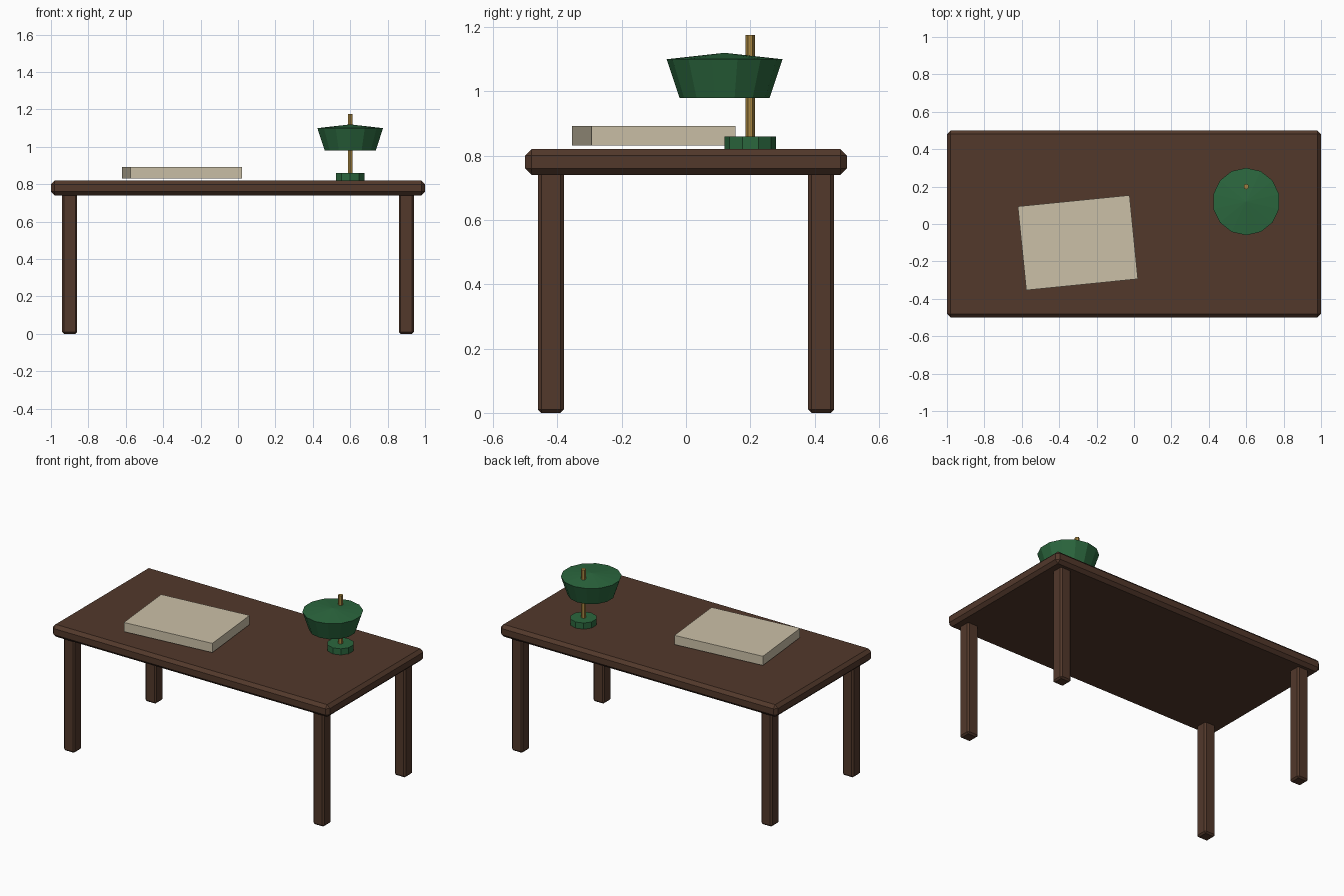
import bpy, bmesh, math

if "Cube" in bpy.data.objects:
    bpy.data.objects.remove(bpy.data.objects["Cube"])


def material(name, rgb):
    m = bpy.data.materials.new(name)
    m.diffuse_color = (*rgb, 1)
    m.use_nodes = True
    m.node_tree.nodes["Principled BSDF"].inputs["Base Color"].default_value = m.diffuse_color
    return m


WOOD = material("dark wood", (0.085, 0.040, 0.024))
PAPER = material("paper", (0.60, 0.53, 0.39))
GREEN = material("lamp green", (0.024, 0.135, 0.048))
BRASS = material("brass", (0.38, 0.23, 0.05))


def finish(name, bm, mat, loc, turn=0):
    bmesh.ops.recalc_face_normals(bm, faces=bm.faces)
    me = bpy.data.meshes.new(name)
    bm.to_mesh(me)
    bm.free()
    me.materials.append(mat)
    ob = bpy.data.objects.new(name, me)
    ob.location = loc
    ob.rotation_euler.z = turn
    bpy.context.collection.objects.link(ob)
    return ob


def box(name, size, loc, mat, bevel=0, turn=0):
    bm = bmesh.new()
    bmesh.ops.create_cube(bm, size=1)
    bmesh.ops.scale(bm, vec=size, verts=bm.verts)
    if bevel:
        bmesh.ops.bevel(bm, geom=bm.edges[:], offset=bevel, segments=1,
                        affect='EDGES', profile=0.5)
    return finish(name, bm, mat, loc, turn)


def lathe(name, rings, sides, loc, mat):
    """Stack of (radius, z) rings, first vertex on +y, ends capped."""
    bm = bmesh.new()
    loops = []
    for r, z in rings:
        if r == 0:
            loops.append([bm.verts.new((0, 0, z))] * sides)
        else:
            loops.append([bm.verts.new((r * math.sin(2 * math.pi * i / sides),
                                        r * math.cos(2 * math.pi * i / sides), z))
                          for i in range(sides)])
    for a, b in zip(loops, loops[1:]):
        for i in range(sides):
            j = (i + 1) % sides
            bm.faces.new(list(dict.fromkeys((a[i], a[j], b[j], b[i]))))
    for loop, ring in ((loops[0], rings[0]), (loops[-1], rings[-1])):
        if ring[0] > 0:
            bm.faces.new(loop)
    return finish(name, bm, mat, loc)


# Desk
box("desk_top", (2, 1, 0.08), (0, 0, 0.78), WOOD, 0.02)
for sx, side in ((-1, "left"), (1, "right")):
    for sy, end in ((-1, "front"), (1, "back")):
        box(f"{end}_{side}_leg", (0.08, 0.08, 0.75),
            (sx * 0.9, sy * 0.42, 0.375), WOOD, 0.01)

# Paper stack, turned a little
box("paper_stack", (0.6, 0.45, 0.06), (-0.3, -0.1, 0.862), PAPER, turn=0.1)

# Lamp
lathe("lamp_base", [(0.08, 0.82), (0.08, 0.86)], 10, (0.6, 0.2, 0), GREEN)
lathe("lamp_pole", [(0.015, 0.83), (0.015, 1.175)], 6, (0.6, 0.2, 0), BRASS)
lathe("lamp_shade", [(0.14, 0.98), (0.18, 1.10), (0, 1.12)], 14, (0.6, 0.12, 0), GREEN)
